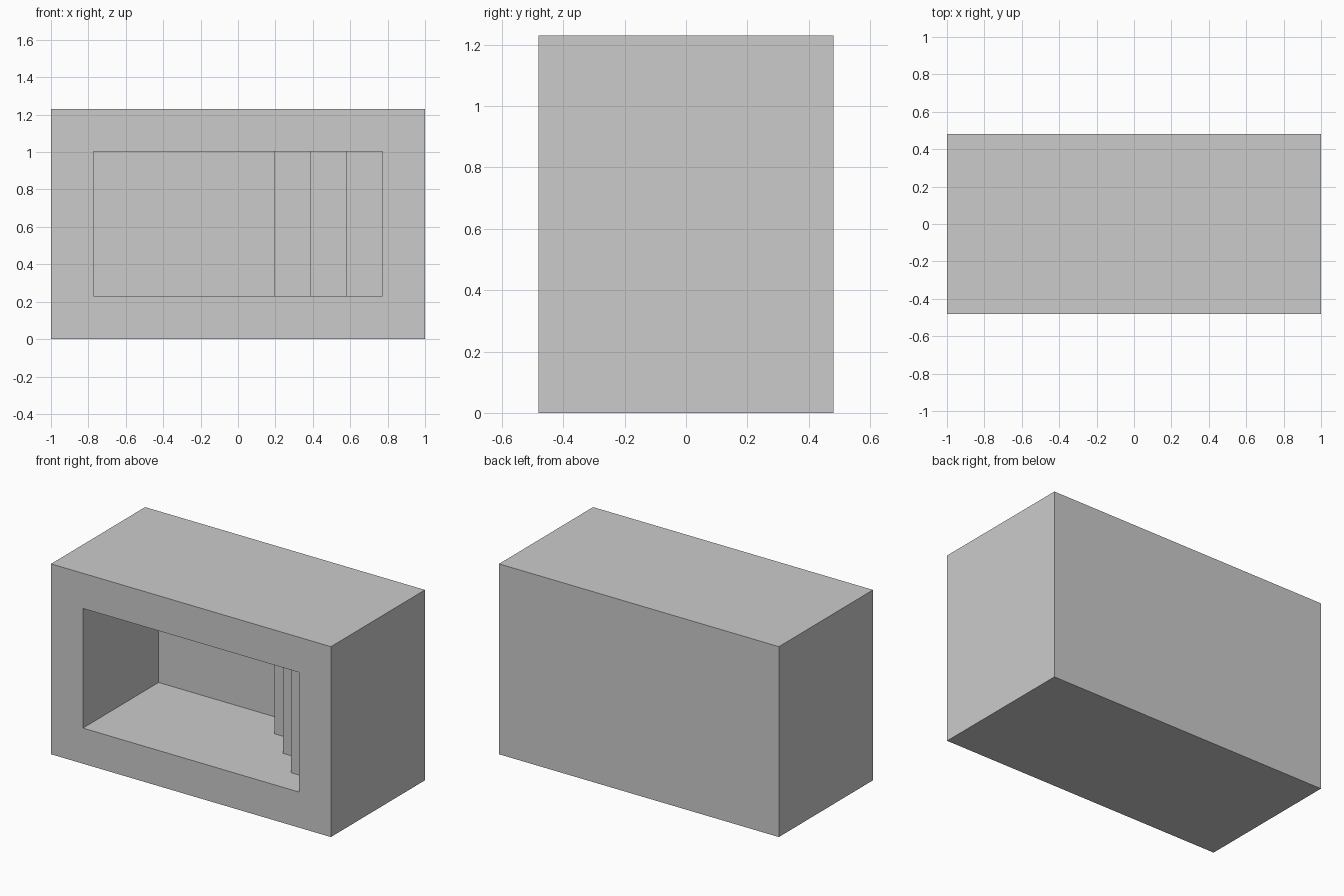
import bpy, bmesh

if "Cube" in bpy.data.objects:
    bpy.data.objects.remove(bpy.data.objects["Cube"])

W, D, H = 1.0, 0.48, 1.23        # half width, half depth, height
S = 0.193                        # step size of the staggered inner wall
Z0, Z1 = 0.23, 1.003             # opening bottom and top


def prism(name, outline, z0, z1):
    """Extrude a plan outline between two heights."""
    bm = bmesh.new()
    face = bm.faces.new([bm.verts.new((x, y, z0)) for x, y in outline])
    ext = bmesh.ops.extrude_face_region(bm, geom=[face])
    top = [v for v in ext["geom"] if isinstance(v, bmesh.types.BMVert)]
    bmesh.ops.translate(bm, verts=top, vec=(0, 0, z1 - z0))
    bmesh.ops.recalc_face_normals(bm, faces=bm.faces)
    mesh = bpy.data.meshes.new(name)
    bm.to_mesh(mesh)
    bm.free()
    obj = bpy.data.objects.new(name, mesh)
    bpy.context.collection.objects.link(obj)
    return obj


# Solid outer block
body = prism("recessed_block", [(-W, -D), (W, -D), (W, D), (-W, D)], 0, H)

# Cavity plan: open at the front, right side stepping inward towards the back
plan = [(-4 * S, -D - 0.1), (4 * S, -D - 0.1)]
for i in range(4):
    x, y = (4 - i) * S, -D + (i + 1) * S
    plan += [(x, y), (x - S, y)] if i < 3 else [(x, y)]
plan.append((-4 * S, -D + 4 * S))
cavity = prism("cavity_cutter", plan, Z0, Z1)
cavity.hide_render = True

# Cut the cavity, then discard the cutter
cut = body.modifiers.new("cavity", "BOOLEAN")
cut.operation = "DIFFERENCE"
cut.solver = "EXACT"
cut.object = cavity
bpy.context.view_layer.objects.active = body
bpy.ops.object.modifier_apply(modifier=cut.name)
bpy.data.objects.remove(cavity)
